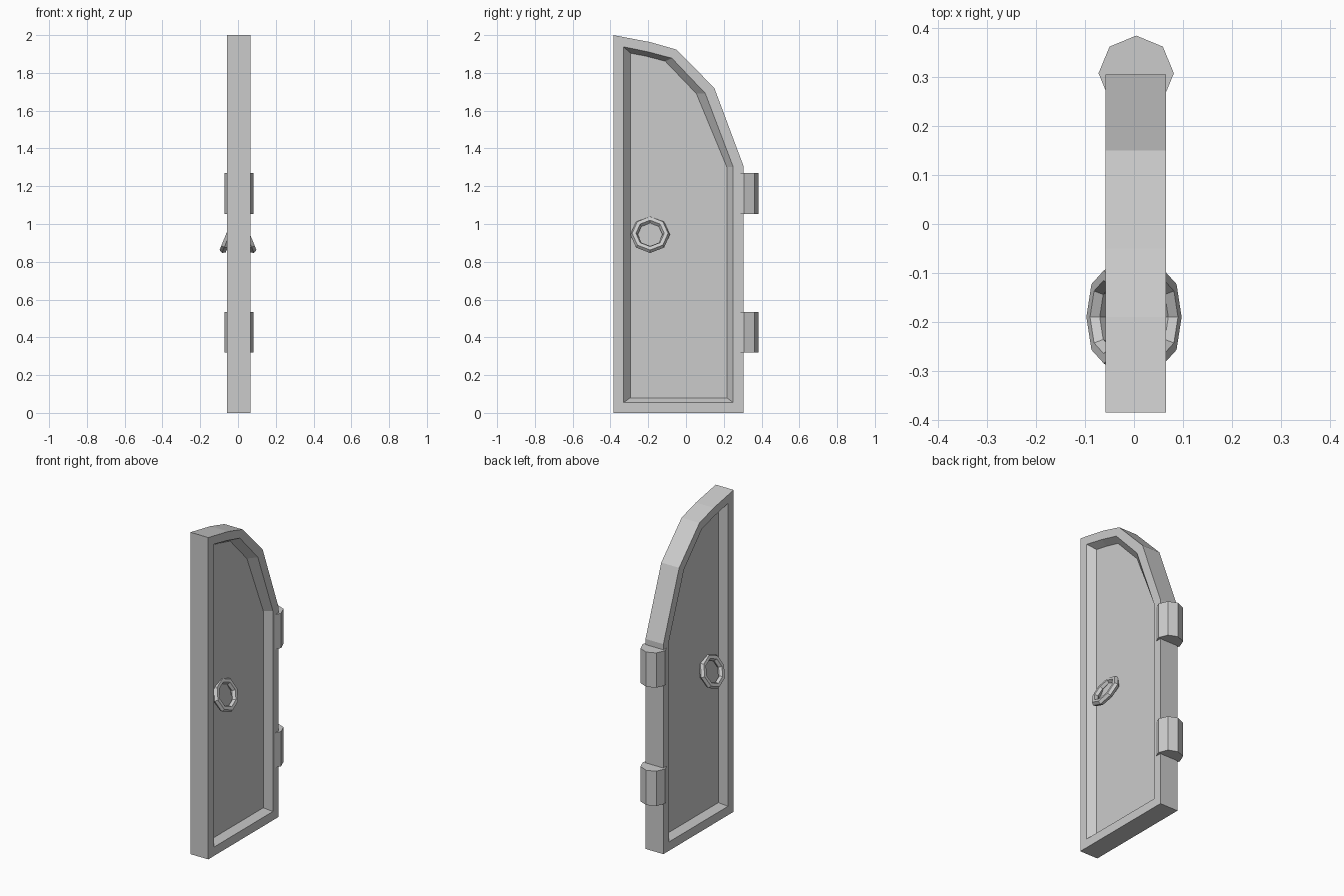
import bpy, bmesh, math

if "Cube" in bpy.data.objects:
    bpy.data.objects.remove(bpy.data.objects["Cube"])

X0, X1, DEPTH = -0.058, 0.065, 0.042

# Door outlines in (y, z): edge, recess rim, sunken panel
outer = [(-0.385, 0), (0.305, 0), (0.305, 1.305), (0.15, 1.72),
         (-0.05, 1.923), (-0.19, 1.963), (-0.385, 2.0)]
rim = [(-0.33, 0.055), (0.25, 0.055), (0.25, 1.302), (0.102, 1.692),
       (-0.075, 1.878), (-0.20, 1.911), (-0.33, 1.938)]
panel = [(-0.295, 0.08), (0.216, 0.08), (0.216, 1.302), (0.055, 1.69),
         (-0.11, 1.862), (-0.21, 1.888), (-0.295, 1.905)]


def make_door():
    bm = bmesh.new()
    layers = [(panel, X0 + DEPTH), (rim, X0), (outer, X0),
              (outer, X1), (rim, X1), (panel, X1 - DEPTH)]
    loops = [[bm.verts.new((x, y, z)) for y, z in pts] for pts, x in layers]
    n = len(outer)
    for a, b in zip(loops, loops[1:]):
        for i in range(n):
            j = (i + 1) % n
            bm.faces.new((a[i], a[j], b[j], b[i]))
    bm.faces.new(loops[0])
    bm.faces.new(loops[-1])
    bmesh.ops.recalc_face_normals(bm, faces=bm.faces)
    mesh = bpy.data.meshes.new("door_panel")
    bm.to_mesh(mesh)
    bm.free()
    bpy.context.collection.objects.link(bpy.data.objects.new("door_panel", mesh))


make_door()

# Octagonal hinge barrels
for name, z in (("lower_hinge", 0.427), ("upper_hinge", 1.162)):
    bpy.ops.mesh.primitive_cylinder_add(vertices=8, radius=0.077, depth=0.216,
                                        location=(0.0045, 0.308, z))
    bpy.context.object.name = name

# Tilted ring handles on both faces
for name, s in (("right_ring_handle", 1), ("left_ring_handle", -1)):
    bpy.ops.mesh.primitive_torus_add(major_segments=8, minor_segments=6,
                                     major_radius=0.085, minor_radius=0.02,
                                     location=(s * 0.0457, -0.19, 0.944),
                                     rotation=(0, s * math.radians(68), 0))
    bpy.context.object.name = name
